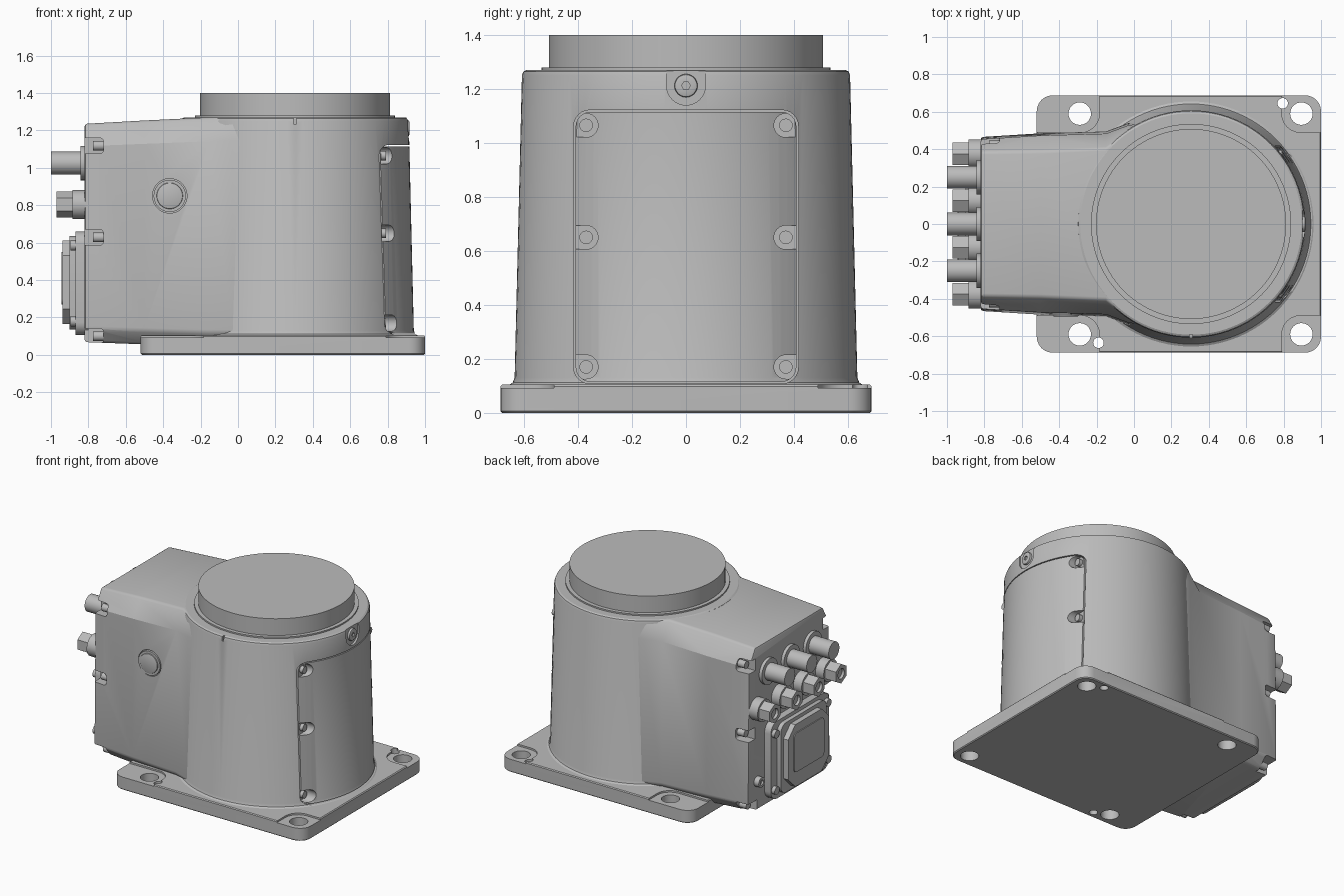
import bpy, bmesh
from math import sin, cos, pi, radians

if "Cube" in bpy.data.objects:
    bpy.data.objects.remove(bpy.data.objects["Cube"], do_unlink=True)

grey = bpy.data.materials.new("cast grey")
grey.use_nodes = True
colour = (0.5, 0.5, 0.5, 1)
grey.diffuse_color = colour
grey.node_tree.nodes["Principled BSDF"].inputs["Base Color"].default_value = colour

CX = 0.305  # column axis
REAR = -0.82  # rear face of the housing


def make(name, bm):
    bmesh.ops.recalc_face_normals(bm, faces=bm.faces)
    mesh = bpy.data.meshes.new(name)
    bm.to_mesh(mesh)
    bm.free()
    mesh.materials.append(grey)
    ob = bpy.data.objects.new(name, mesh)
    bpy.context.collection.objects.link(ob)
    return ob


def loft(name, rings):
    bm = bmesh.new()
    rows = [[bm.verts.new(p) for p in ring] for ring in rings]
    n = len(rows[0])
    for a, b in zip(rows, rows[1:]):
        for i in range(n):
            j = (i + 1) % n
            bm.faces.new((a[i], a[j], b[j], b[i]))
    bm.faces.new(rows[0])
    bm.faces.new(rows[-1])
    return make(name, bm)


def prism(name, outline, axis, lo, hi):
    place = {"x": lambda u, v, w: (w, u, v),
             "y": lambda u, v, w: (u, w, v),
             "z": lambda u, v, w: (u, v, w)}[axis]
    return loft(name, [[place(u, v, w) for u, v in outline] for w in (lo, hi)])


def circle(u, v, r, n=32, turn=0.0):
    return [(u + r * cos(turn + 2 * pi * i / n), v + r * sin(turn + 2 * pi * i / n)) for i in range(n)]


def rounded(u0, u1, v0, v1, r, n=6):
    pts = []
    for k, (u, v) in enumerate([(u1 - r, v1 - r), (u0 + r, v1 - r), (u0 + r, v0 + r), (u1 - r, v0 + r)]):
        for i in range(n + 1):
            a = (k + i / n) * pi / 2
            pts.append((u + r * cos(a), v + r * sin(a)))
    return pts


def rect(u0, u1, v0, v1):
    return [(u0, v0), (u1, v0), (u1, v1), (u0, v1)]


def lathe(name, profile, n=96):
    return loft(name, [[(x, y, z) for x, y in circle(CX, 0, r, n)] for r, z in profile])


def apply(ob, mod):
    bpy.context.view_layer.objects.active = ob
    bpy.ops.object.modifier_apply(modifier=mod.name)


def boolean(ob, cutters, operation="DIFFERENCE"):
    for cutter in cutters:
        mod = ob.modifiers.new("cut", "BOOLEAN")
        mod.operation, mod.solver, mod.object = operation, "EXACT", cutter
        apply(ob, mod)
        bpy.data.objects.remove(cutter, do_unlink=True)


def bevel(ob, width, segments=2):
    mod = ob.modifiers.new("round", "BEVEL")
    mod.width, mod.segments, mod.limit_method = width, segments, "ANGLE"
    mod.angle_limit = radians(35)
    apply(ob, mod)


# Base plate with lowered bolt seats, bolt holes and dowel holes
plate = prism("base_plate", rounded(-0.52, 1, -0.688, 0.688, 0.085), "z", 0, 0.104)
bevel(plate, 0.006, 1)
for x, inner, outer in ((-0.29, -0.185, -0.7), (0.895, 0.79, 1.2)):
    for s in (-1, 1):
        us, vs = sorted((inner, outer)), sorted((s * 0.49, s * 0.9))
        boolean(plate, [prism("seat", rounded(*us, *vs, 0.1), "z", 0.092, 0.2),
                        prism("hole", circle(x, s * 0.59, 0.06), "z", -0.1, 0.3)])
for x, y in ((0.795, 0.645), (-0.19, -0.635)):
    boolean(plate, [prism("dowel", circle(x, y, 0.028), "z", -0.1, 0.3)])

# Tapered column with foot fillet and rounded rim
body = [(0.655, 0.05), (0.655, 0.104), (0.642, 0.112), (0.635, 0.13),
        (0.608, 1.25), (0.603, 1.264), (0.592, 1.27)]
column = lathe("column", body)
cover = lathe("access_cover", body)
boolean(column, [prism("recess", rounded(-0.416, 0.416, 0.108, 1.122, 0.06), "x", 0.72, 1.2)])
boolean(cover, [prism("keep", rounded(-0.409, 0.409, 0.115, 1.115, 0.055), "x", 0.71, 1.2)], "INTERSECT")

# Access cover screws in open pockets
for s in (-1, 1):
    for z in (0.17, 0.65, 1.065):
        y = s * 0.37
        boolean(cover, [prism("pocket", circle(y, z, 0.044), "x", 0.765, 1.2),
                        prism("slot", rect(*sorted((y, s * 0.5)), z - 0.044, z + 0.044), "x", 0.765, 1.2)])
        prism("cover_screw", circle(y, z, 0.025, 20), "x", 0.75, 0.79)

# Flat with plug screw above the cover, and the front index mark
arch = [(0.072 * cos(a), 1.212 + 0.072 * sin(a)) for a in [pi + pi * i / 16 for i in range(17)]]
boolean(column, [prism("flat", arch + [(0.072, 1.4), (-0.072, 1.4)], "x", 0.9, 1.2),
                 prism("mark", rect(CX - 0.007, CX + 0.007, 1.235, 1.3), "y", -0.7, -0.592)])
plug = prism("plug_screw", circle(0, 1.212, 0.043), "x", 0.88, 0.916)
bevel(plug, 0.008)
boolean(plug, [prism("socket", circle(0, 1.212, 0.016, 6), "x", 0.905, 1)])

# Neck on top
lathe("neck_lip", [(0.535, 1.2), (0.535, 1.28)])
lathe("neck", [(0.508, 1.2), (0.508, 1.4)])


# Rear housing, lofted from chamfered sections that flare into the column
def section(x, top, side, bottom, z_top, z_edge, z_low, z_bottom):
    half = [(bottom, z_bottom), (side, z_low), (side - 0.012, z_edge), (top, z_top)]
    return [(x, y, z) for y, z in half] + [(x, -y, z) for y, z in reversed(half)]


housing = loft("rear_housing", [
    section(REAR, 0.385, 0.465, 0.40, 1.235, 1.115, 0.14, 0.068),
    section(-0.5, 0.39, 0.485, 0.42, 1.253, 1.128, 0.13, 0.056),
    section(-0.15, 0.405, 0.495, 0.44, 1.27, 1.142, 0.12, 0.056),
    section(-0.03, 0.50, 0.54, 0.48, 1.268, 1.146, 0.12, 0.056),
    section(0.12, 0.52, 0.56, 0.48, 1.266, 1.146, 0.12, 0.056)])
bevel(housing, 0.014)

# Rear corner notches with screws
for s in (-1, 1):
    for z, y in ((1.118, 0.42), (0.628, 0.425), (0.1, 0.40)):
        boolean(housing, [prism("notch", rounded(-0.95, -0.72, z - 0.042, z + 0.042, 0.02), "y",
                                *sorted((s * (y - 0.035), s * 0.6)))])
        prism("housing_screw", circle(s * y, z, 0.026, 20), "x", -0.775, -0.7)

# Round cap in a groove on the front side
boolean(housing, [prism("groove", circle(-0.365, 0.85, 0.092, 48), "y", -0.6, -0.46)])
rim = prism("cap_rim", circle(-0.365, 0.85, 0.086, 48), "y", -0.486, -0.44)
cap = prism("side_cap", circle(-0.365, 0.85, 0.07, 48), "y", -0.494, -0.44)
bevel(cap, 0.006)

# Upper row of round connectors
for y in (-0.25, 0, 0.25):
    prism("connector_flange", circle(y, 1.025, 0.092), "x", -0.842, -0.8)
    prism("round_connector", circle(y, 1.025, 0.061), "x", -1, -0.8)

# Lower row of hexagonal fittings
for y in (-0.375, -0.125, 0.125, 0.375):
    prism("fitting_collar", circle(y, 0.803, 0.078), "x", -0.885, -0.8)
    nut = prism("hex_fitting", circle(y, 0.803, 0.07, 6, pi / 2), "x", -0.97, -0.87)
    boolean(nut, [prism("bore", circle(y, 0.803, 0.036, 24), "x", -1.1, -0.95)])

# Rectangular socket block
prism("socket_base", rounded(-0.38, 0.28, 0.105, 0.66, 0.07), "x", -0.87, -0.8)
frame = prism("socket_frame", rounded(-0.31, 0.21, 0.135, 0.635, 0.06), "x", -0.9, -0.8)
prism("socket_lid", rounded(-0.28, 0.18, 0.165, 0.61, 0.08, 1), "x", -0.938, -0.85)
prism("socket_latch", rounded(-0.22, 0.12, 0.27, 0.55, 0.03), "x", -0.945, -0.9)
for y in (-0.345, 0.245):
    for z in (0.18, 0.585):
        prism("socket_screw", circle(y, z, 0.028, 20), "x", -0.895, -0.85)

# Small round port beside the socket
port = prism("small_port", circle(0.365, 0.275, 0.036, 24), "x", -0.858, -0.8)
boolean(port, [prism("port_bore", circle(0.365, 0.275, 0.018, 16), "x", -0.9, -0.845)])

# Smooth curved faces, keep hard edges
for ob in bpy.context.scene.objects:
    ob.select_set(ob.type == "MESH")
bpy.context.view_layer.objects.active = column
bpy.ops.object.shade_smooth_by_angle(angle=radians(28))
